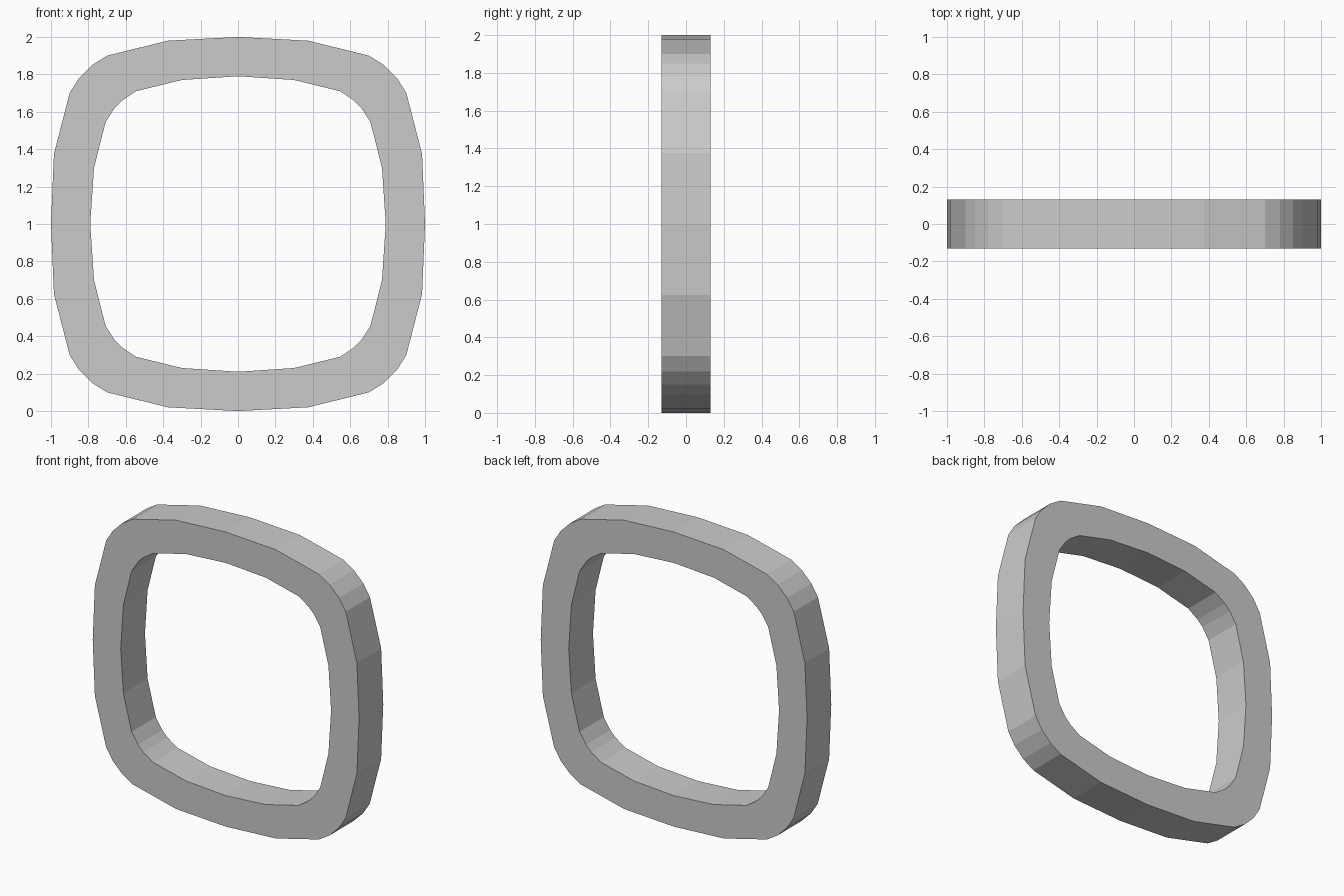
import bpy, bmesh

if "Cube" in bpy.data.objects:
    bpy.data.objects.remove(bpy.data.objects["Cube"])

DEPTH = 0.13   # half thickness
CZ = 1.0       # centre height

# One quarter of each outline, from the right middle to just before the top middle
OUTER = [(1.0, 0), (0.984, 0.375), (0.90, 0.70), (0.85, 0.78),
         (0.78, 0.85), (0.70, 0.90), (0.375, 0.98)]
INNER = [(0.79, 0), (0.77, 0.30), (0.708, 0.545), (0.66, 0.62),
         (0.62, 0.66), (0.545, 0.71), (0.30, 0.77)]
TOP_OUT, TOP_IN = (0, 1.0), (0, 0.79)


def full_loop(quarter, top):
    """Mirror a quarter outline into a closed loop."""
    right = quarter + [top]
    half = right + [(-x, z) for x, z in reversed(quarter)]
    return half + [(x, -z) for x, z in reversed(half[1:-1])]


outer, inner = full_loop(OUTER, TOP_OUT), full_loop(INNER, TOP_IN)
bm = bmesh.new()


def ring(points, y):
    return [bm.verts.new((x, y, z + CZ)) for x, z in points]


# Four edge loops, bridged into a closed rectangular section
loops = [ring(outer, -DEPTH), ring(outer, DEPTH),
         ring(inner, DEPTH), ring(inner, -DEPTH)]
n = len(outer)
for k in range(4):
    a, b = loops[k], loops[(k + 1) % 4]
    for i in range(n):
        j = (i + 1) % n
        bm.faces.new((a[i], a[j], b[j], b[i]))
bmesh.ops.recalc_face_normals(bm, faces=bm.faces)

mesh = bpy.data.meshes.new("rounded_square_frame")
bm.to_mesh(mesh)
bm.free()
frame = bpy.data.objects.new("rounded_square_frame", mesh)
bpy.context.collection.objects.link(frame)
